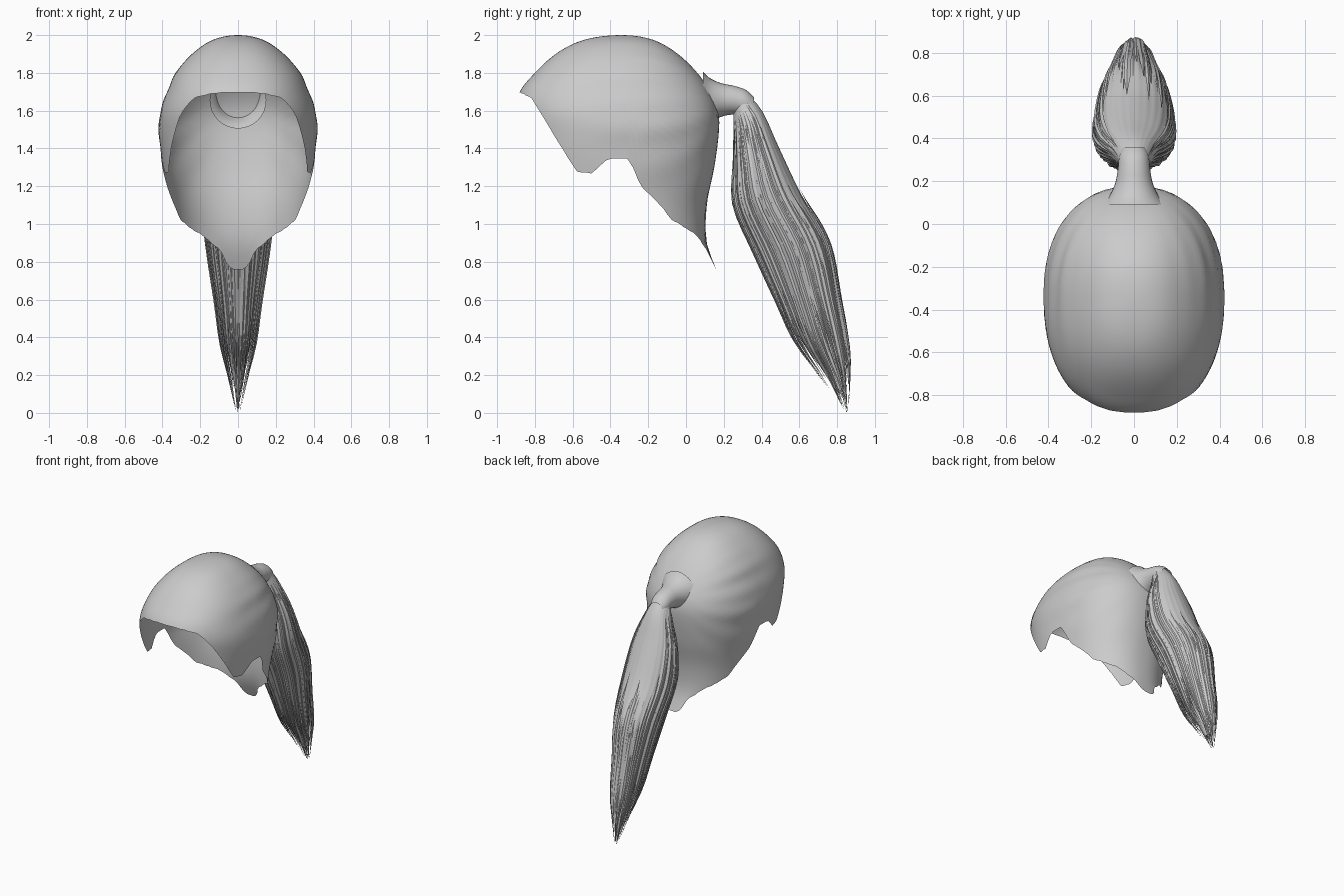
import bpy, bmesh, math, random
from mathutils import Vector

random.seed(4)
if "Cube" in bpy.data.objects:
    bpy.data.objects.remove(bpy.data.objects["Cube"])

hair = bpy.data.materials.new("hair grey")
hair.use_nodes = True
GREY = (0.6, 0.6, 0.6, 1)
hair.diffuse_color = GREY
hair.node_tree.nodes["Principled BSDF"].inputs["Base Color"].default_value = GREY


def sample(table, x, smooth=True):
    """Interpolate rows (key, value...) at x, optionally with smooth tangents."""
    n = len(table)
    i = max(0, min(n - 2, sum(r[0] <= x for r in table) - 1))
    a, b = table[i], table[i + 1]
    h = b[0] - a[0]
    t = max(0, min(1, (x - a[0]) / h))
    p, q = table[max(i - 1, 0)], table[min(i + 2, n - 1)]
    out = []
    for k in range(1, len(a)):
        if not smooth:
            out.append(a[k] + (b[k] - a[k]) * t)
            continue
        ma = (b[k] - p[k]) / (b[0] - p[0]) * h
        mb = (q[k] - a[k]) / (q[0] - a[0]) * h
        t2, t3 = t * t, t * t * t
        out.append((2*t3 - 3*t2 + 1) * a[k] + (t3 - 2*t2 + t) * ma
                   + (3*t2 - 2*t3) * b[k] + (t3 - t2) * mb)
    return out


def add_loft(bm, rings, closed=True):
    """Bridge a list of equal point rings with quads."""
    vs = [[bm.verts.new(p) for p in ring] for ring in rings]
    n = len(vs[0])
    for a, b in zip(vs, vs[1:]):
        for i in range(n if closed else n - 1):
            j = (i + 1) % n
            bm.faces.new((a[i], a[j], b[j], b[i]))
    return vs


def finish(name, bm, angle=60, outward=True):
    bmesh.ops.remove_doubles(bm, verts=bm.verts, dist=0.0003)
    if outward:
        bmesh.ops.recalc_face_normals(bm, faces=bm.faces)
    mesh = bpy.data.meshes.new(name)
    bm.to_mesh(mesh)
    bm.free()
    mesh.materials.append(hair)
    ob = bpy.data.objects.new(name, mesh)
    bpy.context.collection.objects.link(ob)
    bpy.ops.object.select_all(action='DESELECT')
    ob.select_set(True)
    bpy.context.view_layer.objects.active = ob
    bpy.ops.object.shade_smooth_by_angle(angle=math.radians(angle))
    return ob


# Head shape: height, front y, back y, half width
HEAD = [(2, -.34, -.34, 0), (1.98, -.52, -.19, .12), (1.92, -.66, -.07, .22),
        (1.8, -.8, .06, .33), (1.7, -.88, .13, .375), (1.6, -.9, .17, .41),
        (1.5, -.88, .175, .42), (1.3, -.85, .15, .4), (1.1, -.8, .11, .365),
        (.9, -.75, .11, .34), (.76, -.7, .16, .32)]
PROFILE = [(math.sqrt(2 - r[0]),) + r[1:] for r in HEAD]
# Hairline height along y
HAIRLINE = [(-.88, 1.7), (-.82, 1.67), (-.58, 1.28), (-.5, 1.27), (-.41, 1.35),
            (-.3, 1.35), (-.24, 1.2), (-.15, 1.12), (-.08, 1.03), (.05, .95),
            (.1, .88), (.16, .76)]
KNOT_Z = 1.66


def signed_power(v, e):
    return math.copysign(abs(v) ** e, v)


def head_point(theta, q):
    front, back, width = sample(PROFILE, q)
    e = 2 / 2.3
    x = width * signed_power(math.sin(theta), e)
    y = (front + back) / 2 - (back - front) / 2 * signed_power(math.cos(theta), e)
    z = 2 - q * q
    # Soft furrows gathering toward the knot
    around = math.atan2(abs(x), z - KNOT_Z)
    reach = max(0, min(1, (y + .55) / .4)) * max(0, min(1, (.5 - abs(z - 1.55)) / .3))
    ripple = 1 + .011 * reach * math.sin(around * 17) * min(1, abs(x) / .1)
    return Vector((x * ripple, y, z))


# Cap: columns run from the crown down to the hairline
COLS, ROWS, QMAX = 120, 36, PROFILE[-1][0]
columns = []
for c in range(COLS):
    theta = 2 * math.pi * c / COLS
    q = .4
    while q < QMAX:
        p = head_point(theta, q)
        if p.z <= sample(HAIRLINE, p.y, False)[0]:
            break
        q += .003
    q = min(q, QMAX)
    columns.append([head_point(theta, q * r / ROWS) for r in range(ROWS + 1)])
bm = bmesh.new()
add_loft(bm, [list(ring) for ring in zip(*columns)])
finish("hair_cap", bm, 80)

# Gathered knot: flared tube leaving the back of the cap
KNOT = [(.09, 1.655, .15), (.12, 1.655, .122), (.16, 1.655, .1), (.2, 1.657, .085),
        (.26, 1.655, .075), (.32, 1.64, .068), (.36, 1.62, .05)]
bm = bmesh.new()
rings = []
for k in range(19):
    y = .09 + .27 * k / 18
    z, r = sample(KNOT, y)
    rings.append([(r * math.sin(a), y, z + r * math.cos(a))
                  for a in (2 * math.pi * i / 32 for i in range(32))])
add_loft(bm, rings)
finish("hair_knot", bm, 80)

# Ponytail: position, inner y z, outer y z, half width
TAIL = [(0, .25, 1.6, .3, 1.72, .06), (.08, .25, 1.5, .4, 1.61, .1),
        (.2, .25, 1.32, .49, 1.42, .165), (.34, .25, 1.1, .61, 1.17, .19),
        (.5, .36, .84, .76, .9, .165), (.64, .47, .6, .82, .6, .125),
        (.78, .57, .38, .865, .35, .095), (.89, .7, .2, .87, .2, .055),
        (1, .835, 0, .86, 0, .01)]


def tail_point(t, phi, scale=1):
    iy, iz, oy, oz, w = sample(TAIL, t)
    c = math.cos(phi) * scale / 2
    return Vector((w * scale * math.sin(phi),
                   (iy + oy) / 2 + (oy - iy) * c, (iz + oz) / 2 + (oz - iz) * c))


# Grooved core, narrowing to hide inside the loose ends
bm = bmesh.new()
rings = []
for k in range(33):
    t = .93 * k / 32
    shrink = 1 - max(0, t - .6) * 1.6
    groove = .035 * min(1, t * 6)
    ring = []
    for i in range(112):
        phi = 2 * math.pi * i / 112
        depth = groove * (1 - .7 * max(0, math.cos(phi)) * (t < .45))
        wave = abs(math.sin(phi * 14)) + .5 * math.sin(phi * 9 + 1)
        ring.append(tail_point(t, phi, shrink * (.96 + depth * (wave - .5))))
    rings.append(ring)
vs = add_loft(bm, rings)
bm.faces.new(vs[-1])
finish("ponytail_core", bm, 50)


# Loose strands: flat tapered locks laid along the core
def add_strand(bm, phi, scale, start, end, width):
    steps = 18
    rings = []
    for k in range(steps + 1):
        f = k / steps
        t = start + (end - start) * f
        p = tail_point(t, phi, scale)
        side = tail_point(t, phi + .05, scale) - p
        side = side.normalized() if side.length > 1e-6 else Vector((1, 0, 0))
        along = tail_point(min(t + .01, 1), phi, scale) - tail_point(t - .01, phi, scale)
        out = side.cross(along).normalized()
        w = width * max(.06, min(1, f * 6, (1 - f) * 2.6))
        rings.append([p + side * w, p + out * w * .4, p - side * w, p - out * w * .4])
    add_loft(bm, rings)


bm = bmesh.new()
STRANDS = 110
for s in range(STRANDS):
    phi = 2 * math.pi * (s + random.random()) / STRANDS
    on_top = math.cos(phi) > .6
    start = random.uniform(.3, .5) if on_top else random.uniform(.03, .12)
    end = random.uniform(.8, 1) if math.cos(phi) > -.3 else random.uniform(.78, .93)
    add_strand(bm, phi, random.uniform(.92, 1.02), start, end, random.uniform(.008, .016))
# Inner locks filling the tip
for s in range(24):
    add_strand(bm, random.uniform(0, 2 * math.pi), random.uniform(.3, .75), .55,
               random.uniform(.9, 1), random.uniform(.014, .022))
finish("ponytail_strands", bm, 40)
